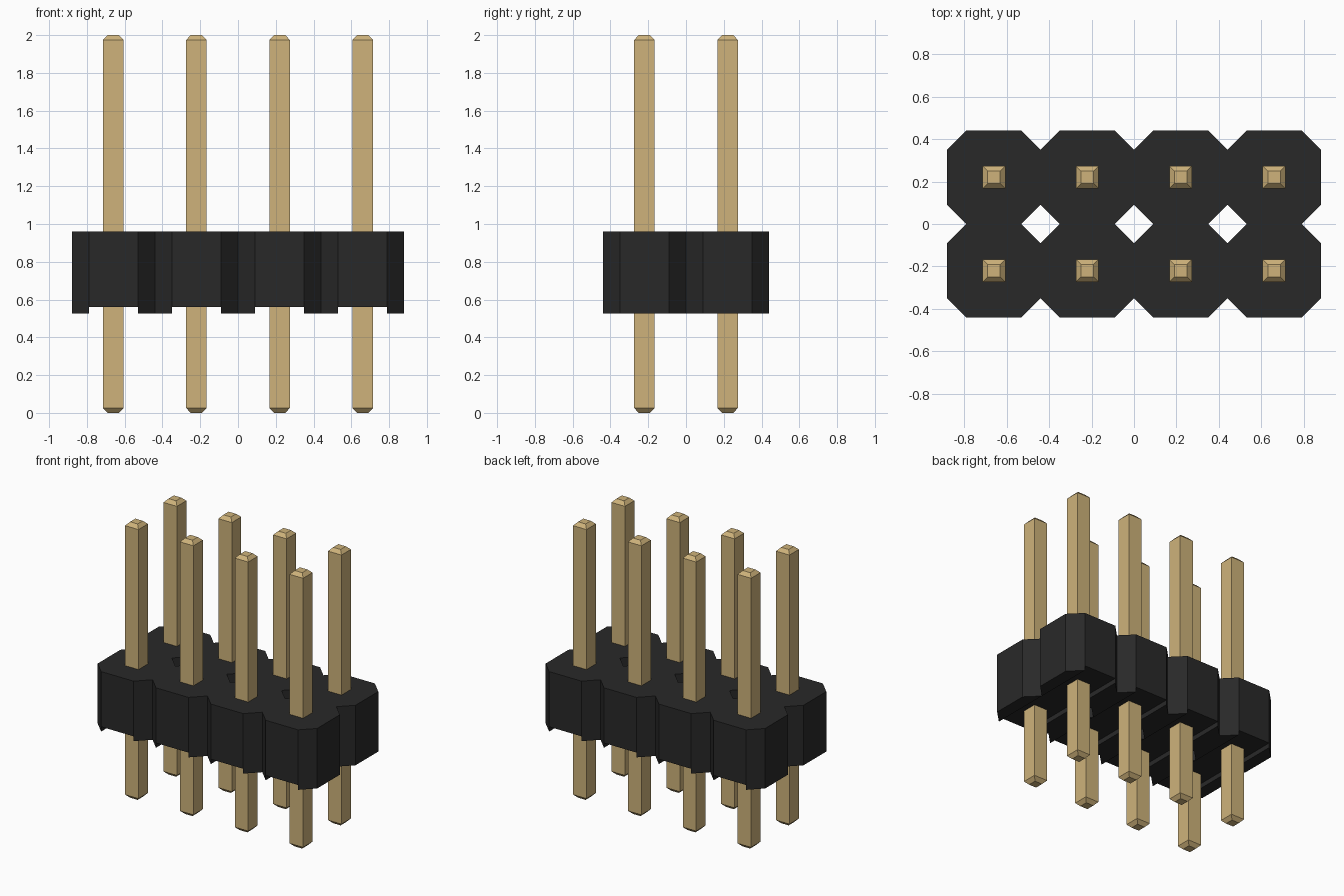
import bpy, bmesh

cube = bpy.data.objects.get("Cube")
if cube:
    bpy.data.objects.remove(cube, do_unlink=True)

PITCH, COLS, ROWS = 0.44, 4, 2
HALF, FLAT = PITCH / 2, 0.13            # cell half width, half width of a flat side
BASE, SLOT, TOP = 0.525, 0.56, 0.96     # foot, slot ceiling and top of the housing
PIN, TIP, CHAMFER, HEIGHT = 0.054, 0.03, 0.025, 2.0


def material(name, color):
    mat = bpy.data.materials.new(name)
    mat.use_nodes = True
    mat.diffuse_color = color
    mat.node_tree.nodes["Principled BSDF"].inputs["Base Color"].default_value = color
    return mat


def finish(bm, name, mat):
    bmesh.ops.recalc_face_normals(bm, faces=bm.faces[:])
    mesh = bpy.data.meshes.new(name)
    bm.to_mesh(mesh)
    bm.free()
    mesh.materials.append(mat)
    obj = bpy.data.objects.new(name, mesh)
    bpy.context.collection.objects.link(obj)
    return obj


def extrude(bm, faces, dz):
    geom = bmesh.ops.extrude_face_region(bm, geom=faces)["geom"]
    verts = [g for g in geom if isinstance(g, bmesh.types.BMVert)]
    bmesh.ops.translate(bm, verts=verts, vec=(0, 0, dz))
    return [g for g in geom if isinstance(g, bmesh.types.BMFace)]


black = material("black plastic", (0.022, 0.022, 0.022, 1))
gold = material("gold metal", (0.62, 0.45, 0.197, 1))
centres = [((c - (COLS - 1) / 2) * PITCH, (r - (ROWS - 1) / 2) * PITCH)
           for c in range(COLS) for r in range(ROWS)]

# Housing: joined octagons, each split into a middle strip and two sides
bm = bmesh.new()
middle = [(-FLAT, -HALF), (FLAT, -HALF), (FLAT, HALF), (-FLAT, HALF)]
right = [(FLAT, -HALF), (HALF, -FLAT), (HALF, FLAT), (FLAT, HALF)]
left = [(-x, -y) for x, y in right]
for cx, cy in centres:
    for outline in (middle, right, left):
        bm.faces.new([bm.verts.new((cx + x, cy + y, TOP)) for x, y in outline])
bmesh.ops.remove_doubles(bm, verts=bm.verts[:], dist=0.001)
lower = extrude(bm, bm.faces[:], SLOT - TOP)

# Feet below the side strips leave slots running front to back
column_x = {cx for cx, cy in centres}
feet = [f for f in lower
        if min(abs(f.calc_center_median().x - cx) for cx in column_x) > FLAT / 2]
extrude(bm, feet, BASE - SLOT)
finish(bm, "housing", black)

# Pins: square rods with chamfered ends
for i, (cx, cy) in enumerate(centres):
    bm = bmesh.new()
    rings = []
    for z, h in ((0, TIP), (CHAMFER, PIN), (HEIGHT - CHAMFER, PIN), (HEIGHT, TIP)):
        rings.append([bm.verts.new((cx + sx * h, cy + sy * h, z))
                      for sx, sy in ((-1, -1), (1, -1), (1, 1), (-1, 1))])
    for a, b in zip(rings, rings[1:]):
        for k in range(4):
            n = (k + 1) % 4
            bm.faces.new((a[k], a[n], b[n], b[k]))
    bm.faces.new(rings[0][::-1])
    bm.faces.new(rings[-1])
    finish(bm, f"pin_{i + 1}", gold)
